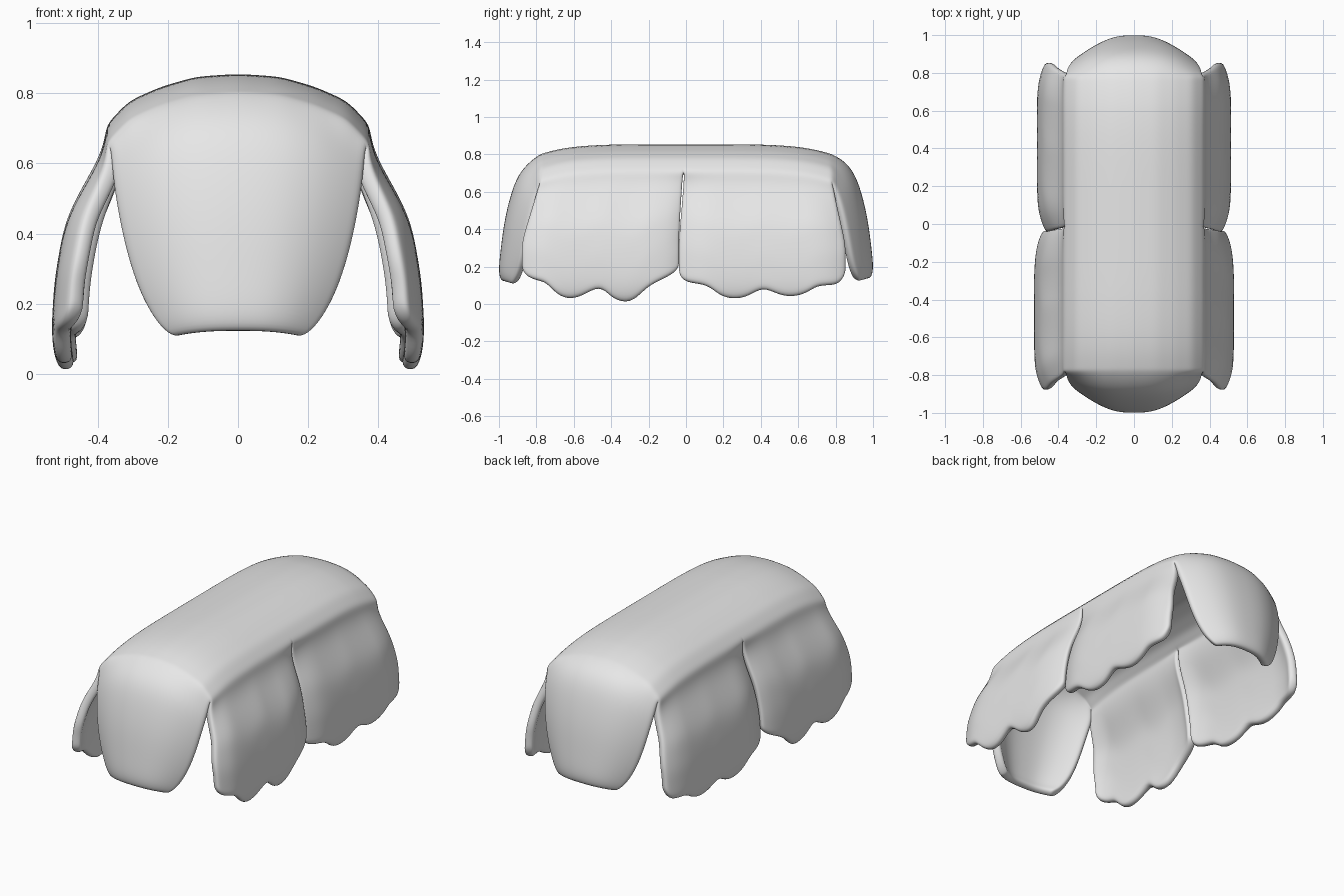
import bpy, bmesh
from mathutils import Vector

cube = bpy.data.objects.get("Cube")
if cube:
    bpy.data.objects.remove(cube, do_unlink=True)


def lerp(a, b, t):
    return a + (b - a) * t


def sample(points, t):
    """Piecewise-linear lookup in a list of (key, value) pairs sorted by key."""
    for (k0, v0), (k1, v1) in zip(points, points[1:]):
        if t <= k1:
            return lerp(v0, v1, max(0, (t - k0) / (k1 - k0)))
    return points[-1][1]


# Profiles
CROWN = [(0, .855), (.12, .847), (.22, .818), (.31, .778), (.375, .71)]
CROWN_X = [0, .06, .12, .17, .22, .265, .31, .345, .375]
SIDE_X = [(0, .505), (.05, .525), (.12, .532), (.28, .522), (.44, .492),
          (.60, .432), (.71, .375)]
FRONT_HEM = [(-.885, .19), (-.86, .145), (-.80, .125), (-.75, .115), (-.70, .055),
             (-.64, .018), (-.56, .03), (-.46, .10), (-.40, .025), (-.33, -.002),
             (-.27, .015), (-.20, .095), (-.10, .14), (-.05, .17), (-.03, .20)]
BACK_HEM = [(-.045, .17), (-.025, .12), (.05, .108), (.12, .095), (.18, .038),
            (.25, .018), (.33, .03), (.41, .09), (.49, .045), (.57, .03),
            (.65, .055), (.70, .095), (.77, .098), (.83, .105), (.862, .17)]
# End flap rows: centre y, centre z, edge x, edge y, edge z
END_ROWS = [(.855, .745, .368, .80, .60), (.91, .67, .362, .825, .53),
            (.95, .54, .345, .85, .43), (.975, .42, .322, .868, .33),
            (.99, .30, .29, .885, .235), (1.0, .21, .255, .90, .17),
            (1.0, .155, .225, .915, .13), (.985, .115, .185, .93, .10)]
SLIT, END = -.012, .785
DEPTHS = [0, .07, .16, .28, .42, .56, .70, .82, .92, 1]

bm = bmesh.new()


def add_grid(rows):
    verts = [[bm.verts.new(p) for p in row] for row in rows]
    for r0, r1 in zip(verts, verts[1:]):
        for i in range(len(r0) - 1):
            bm.faces.new((r0[i], r0[i + 1], r1[i + 1], r1[i]))


def crown_point(x, y):
    return Vector((x, y, sample(CROWN, abs(x)) - .055 * (abs(y) / END) ** 5))


def seam_columns(hem, top0, top1):
    """Top y, hem y, hem z and the -1..1 position of each flap column."""
    y0, y1 = hem[0][0], hem[-1][0]
    for y, z in hem:
        t = (y - y0) / (y1 - y0)
        yield lerp(top0, top1, t), y, z, 2 * t - 1


halves = [(list(seam_columns(FRONT_HEM, -END, SLIT)), 0),
          (list(seam_columns(BACK_HEM, SLIT, END)), .015)]
xs = [-x for x in reversed(CROWN_X[1:])] + CROWN_X

# Crown over the back
crown_ys = [c[0] for c in halves[0][0]] + [c[0] for c in halves[1][0]][1:]
add_grid([[crown_point(x, y) for x in xs] for y in crown_ys])

# Four scalloped side flaps, split at the middle
for side in (-1, 1):
    for columns, narrow in halves:
        rows = []
        for f in DEPTHS:
            row = []
            for top_y, hem_y, hem_z, v in columns:
                top = crown_point(CROWN_X[-1], top_y)
                z = lerp(top.z, hem_z, f)
                ease = min(1, f * 3)
                tuck = (narrow + .05 * abs(v) ** 6) * ease
                x = lerp(top.x, sample(SIDE_X, z), ease) - tuck
                y = lerp(top_y, hem_y, min(1, 1.5 * f))
                row.append((side * x, y, z))
            rows.append(row)
        add_grid(rows)

# Rounded front and back flaps
for end in (-1, 1):
    rows = [[crown_point(x, end * END) for x in xs]]
    lift = .015 if end > 0 else 0
    for cy, cz, ex, ey, ez in END_ROWS:
        row = []
        for x in xs:
            a = x / CROWN_X[-1]
            bend = abs(a) ** 2.6
            row.append((ex * a, end * lerp(cy, ey, bend), lerp(cz, ez, bend) + lift))
        rows.append(row)
    add_grid(rows)

bmesh.ops.remove_doubles(bm, verts=bm.verts, dist=.0005)
bmesh.ops.recalc_face_normals(bm, faces=bm.faces)
if max(bm.faces, key=lambda f: f.calc_center_median().z).normal.z < 0:
    bmesh.ops.reverse_faces(bm, faces=bm.faces)

mesh = bpy.data.meshes.new("draped_cover")
bm.to_mesh(mesh)
bm.free()
cover = bpy.data.objects.new("draped_cover", mesh)
bpy.context.collection.objects.link(cover)

# Single plain grey cloth
grey = bpy.data.materials.new("light_grey")
grey.use_nodes = True
colour = (.8, .8, .8, 1)
grey.diffuse_color = colour
grey.node_tree.nodes["Principled BSDF"].inputs["Base Color"].default_value = colour
mesh.materials.append(grey)

# Thick cloth with rounded rims
thick = cover.modifiers.new("thickness", 'SOLIDIFY')
thick.thickness = .05
thick.offset = -1
smooth = cover.modifiers.new("rounding", 'SUBSURF')
smooth.levels = smooth.render_levels = 2
for poly in mesh.polygons:
    poly.use_smooth = True
